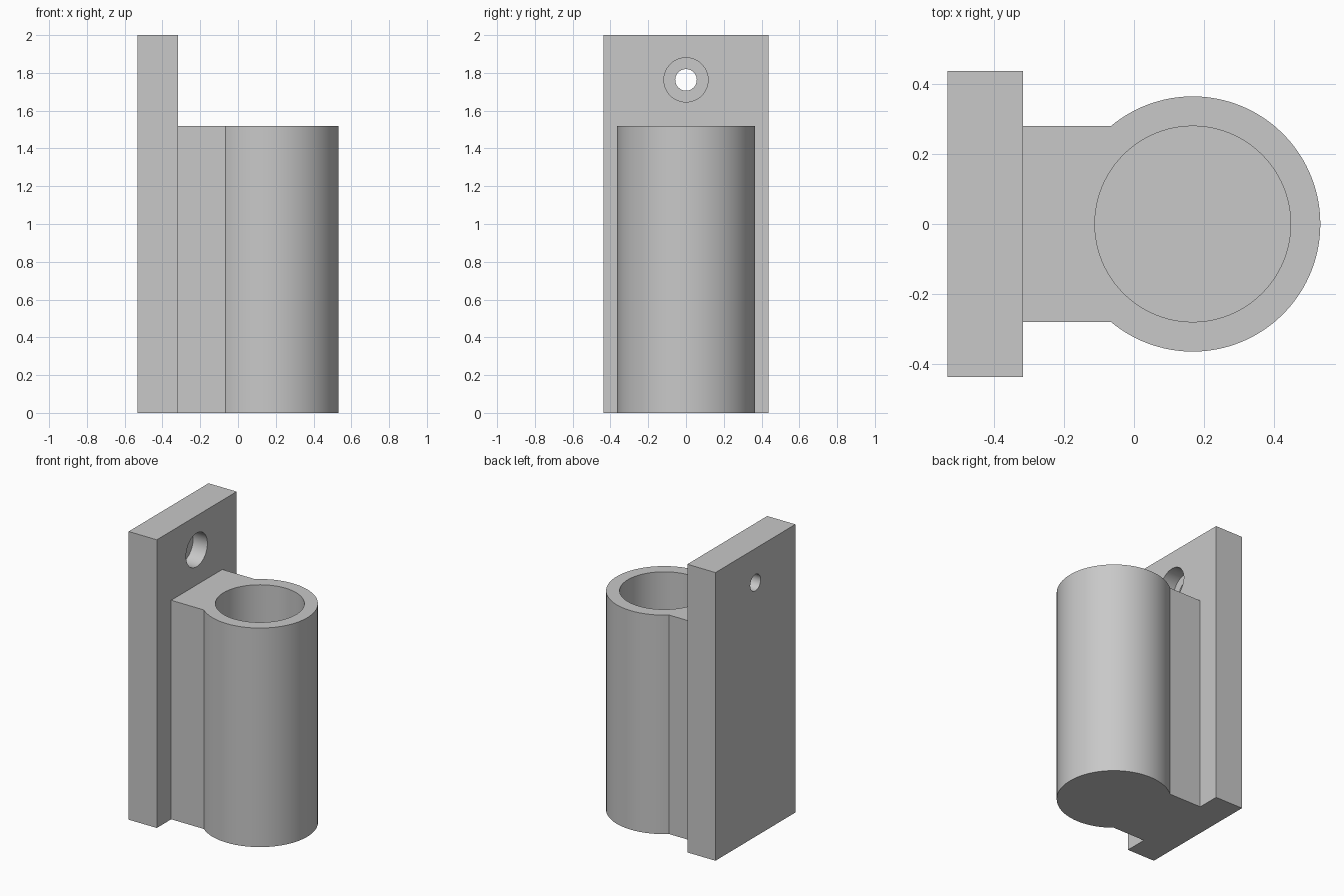
import bpy, bmesh, math
from mathutils import Matrix, Vector

default = bpy.data.objects.get("Cube")
if default:
    bpy.data.objects.remove(default, do_unlink=True)

# Main dimensions
BACK, FACE, HALF_WIDTH, HEIGHT = -0.533, -0.317, 0.438, 2.0
AXIS_X, OUTER, BORE, WEB = 0.168, 0.365, 0.28, 0.28
SLEEVE_TOP, FLOOR = 1.52, 0.085
HOLE_Z, HOLE, COUNTERBORE, RECESS = 1.763, 0.057, 0.117, 0.11

grey = bpy.data.materials.new("plain grey")
grey.use_nodes = True
COLOUR = (0.58, 0.58, 0.58, 1)
grey.diffuse_color = COLOUR
grey.node_tree.nodes["Principled BSDF"].inputs["Base Color"].default_value = COLOUR


def make(name, bm):
    bmesh.ops.recalc_face_normals(bm, faces=bm.faces)
    mesh = bpy.data.meshes.new(name)
    bm.to_mesh(mesh)
    bm.free()
    mesh.materials.append(grey)
    obj = bpy.data.objects.new(name, mesh)
    bpy.context.collection.objects.link(obj)
    return obj


def prism(name, outline, height):
    bm = bmesh.new()
    base = bm.faces.new([bm.verts.new((x, y, 0)) for x, y in outline])
    top = bmesh.ops.extrude_face_region(bm, geom=[base])["geom"]
    bmesh.ops.translate(bm, vec=(0, 0, height),
                        verts=[v for v in top if isinstance(v, bmesh.types.BMVert)])
    return make(name, bm)


def rod(name, start, end, radius, sides):
    a, b = Vector(start), Vector(end)
    turn = (b - a).to_track_quat('Z', 'Y').to_matrix().to_4x4()
    bm = bmesh.new()
    bmesh.ops.create_cone(bm, cap_ends=True, segments=sides, radius1=radius,
                          radius2=radius, depth=(b - a).length,
                          matrix=Matrix.Translation((a + b) / 2) @ turn)
    return make(name, bm)


def combine(target, other, operation):
    other.hide_render = True
    mod = target.modifiers.new(operation.title(), 'BOOLEAN')
    mod.operation, mod.solver, mod.object = operation, 'EXACT', other
    bpy.context.view_layer.objects.active = target
    bpy.ops.object.modifier_apply(modifier=mod.name)
    bpy.data.objects.remove(other, do_unlink=True)


# Wall plate
bracket = prism("wall_bracket", [(BACK, -HALF_WIDTH), (FACE, -HALF_WIDTH),
                                 (FACE, HALF_WIDTH), (BACK, HALF_WIDTH)], HEIGHT)

# Round sleeve with its connecting web, rooted inside the plate
limit = math.pi - math.asin(WEB / OUTER)
STEPS = 96
arc = [-limit + 2 * limit * i / STEPS for i in range(STEPS + 1)]
root = (BACK + FACE) / 2
outline = [(root, -WEB)]
outline += [(AXIS_X + OUTER * math.cos(t), OUTER * math.sin(t)) for t in arc]
outline += [(root, WEB)]
combine(bracket, prism("sleeve", outline, SLEEVE_TOP), 'UNION')

# Blind bore in the sleeve
combine(bracket, rod("bore_cutter", (AXIS_X, 0, FLOOR), (AXIS_X, 0, HEIGHT),
                     BORE, 96), 'DIFFERENCE')

# Counterbored screw hole
combine(bracket, rod("screw_cutter", (BACK - 0.1, 0, HOLE_Z), (FACE + 0.1, 0, HOLE_Z),
                     HOLE, 48), 'DIFFERENCE')
combine(bracket, rod("head_cutter", (FACE - RECESS, 0, HOLE_Z), (FACE + 0.1, 0, HOLE_Z),
                     COUNTERBORE, 64), 'DIFFERENCE')

# Smooth curved walls, crisp edges
bpy.ops.object.select_all(action='DESELECT')
bracket.select_set(True)
bpy.context.view_layer.objects.active = bracket
bpy.ops.object.shade_smooth_by_angle(angle=math.radians(30))
